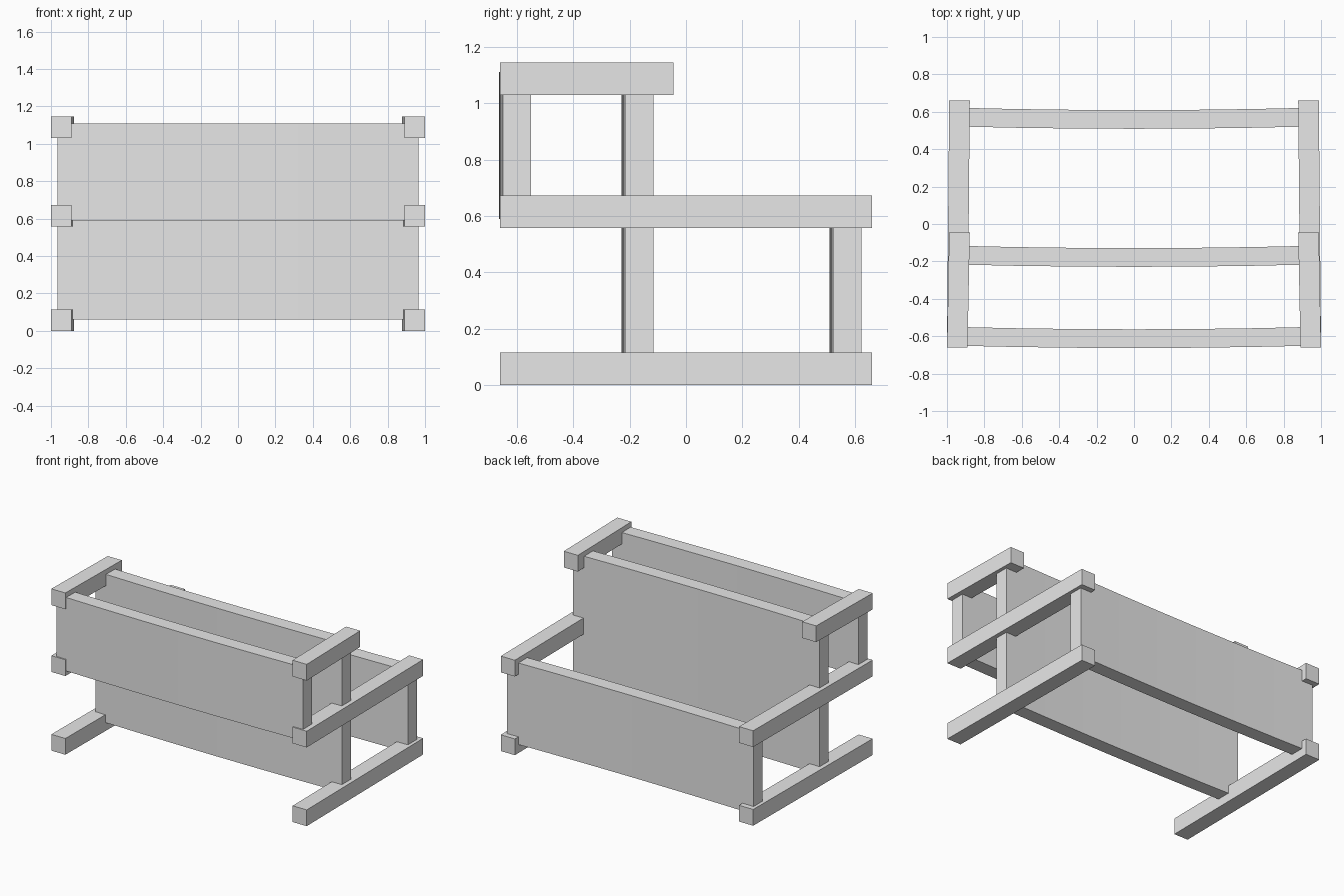
import bpy, bmesh

cube = bpy.data.objects.get("Cube")
if cube:
    bpy.data.objects.remove(cube, do_unlink=True)

grey = bpy.data.materials.new("plain grey")
grey.use_nodes = True
grey.diffuse_color = (0.8, 0.8, 0.8, 1)
grey.node_tree.nodes["Principled BSDF"].inputs["Base Color"].default_value = (0.8, 0.8, 0.8, 1)


def loft(name, sections):
    """Solid through a row of four-cornered cross-sections, capped at both ends."""
    bm = bmesh.new()
    rings = [[bm.verts.new(p) for p in ring] for ring in sections]
    for a, b in zip(rings, rings[1:]):
        for i in range(4):
            j = (i + 1) % 4
            bm.faces.new((a[i], a[j], b[j], b[i]))
    bm.faces.new(rings[0])
    bm.faces.new(rings[-1])
    bmesh.ops.recalc_face_normals(bm, faces=bm.faces)
    mesh = bpy.data.meshes.new(name)
    bm.to_mesh(mesh)
    bm.free()
    mesh.materials.append(grey)
    obj = bpy.data.objects.new(name, mesh)
    bpy.context.collection.objects.link(obj)


# Side rails, drawn in slightly towards the back
FRONT, WIDTH, HEIGHT = -0.66, 0.11, 0.115


def rail(name, side, back, base):
    sections = []
    for y, outer in ((FRONT, 1.0), (back, 0.988)):
        inner = outer - WIDTH
        sections.append([(side * outer, y, base), (side * inner, y, base),
                         (side * inner, y, base + HEIGHT), (side * outer, y, base + HEIGHT)])
    loft(name, sections)


for side, label in ((1, "left"), (-1, "right")):
    rail(label + "_bottom_rail", side, 0.66, 0)
    rail(label + "_middle_rail", side, 0.66, 0.557)
    rail(label + "_top_rail", side, -0.045, 1.03)


# Long panels, gently bowed towards the front
HALF, THICK, BOW, STEPS = 0.965, 0.1, 0.013, 6


def panel(name, y_end, bottom, top):
    sections = []
    for i in range(STEPS + 1):
        t = 2 * i / STEPS - 1
        y = y_end - BOW * (1 - t * t)
        sections.append([(t * HALF, y, bottom), (t * HALF, y + THICK, bottom),
                         (t * HALF, y + THICK, top), (t * HALF, y, top)])
    loft(name, sections)


panel("front_panel", -0.65, 0.59, 1.11)
panel("centre_panel", -0.216, 0.06, 1.11)
panel("back_panel", 0.522, 0.06, 0.637)
